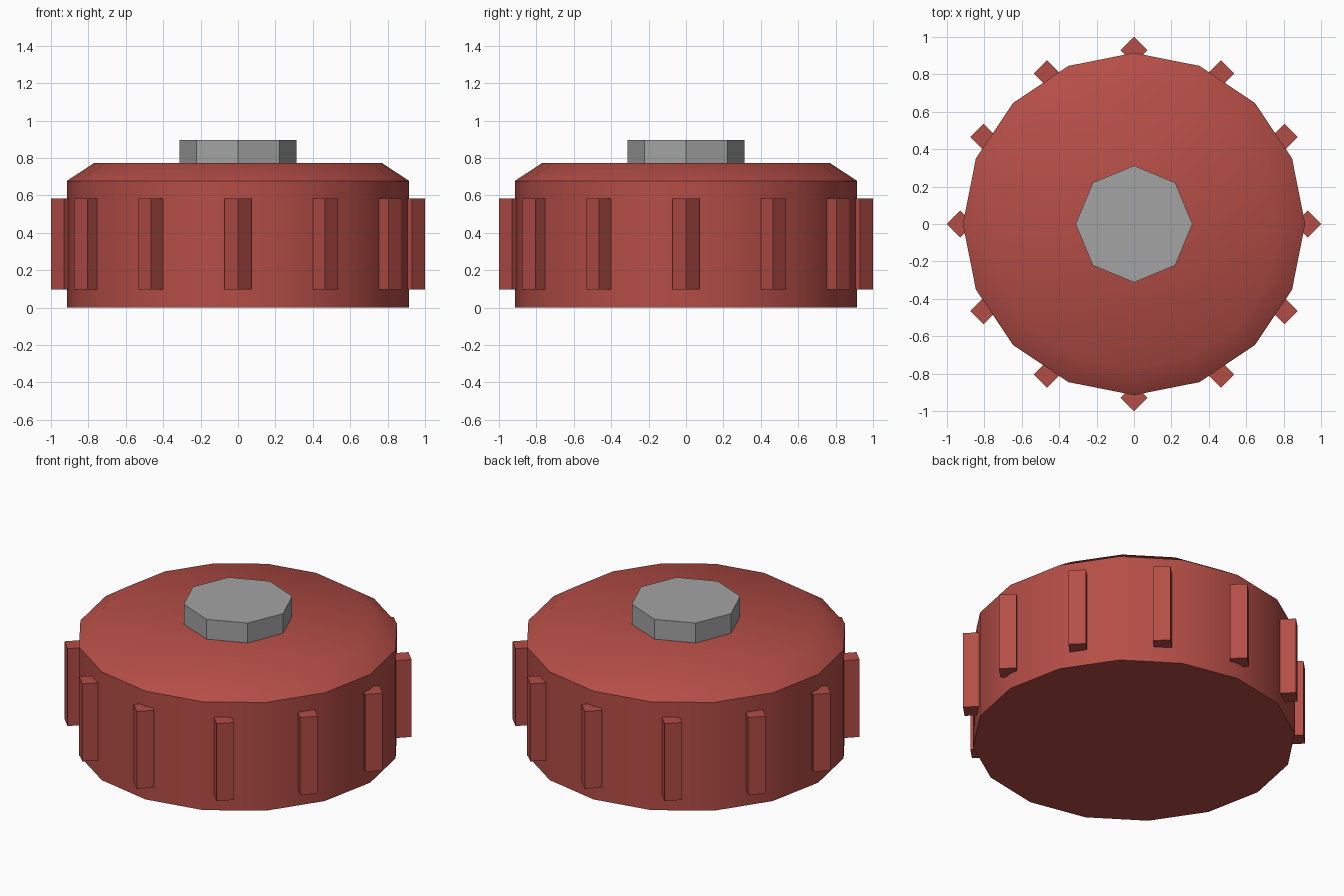
import bpy, bmesh, math

if "Cube" in bpy.data.objects:
    bpy.data.objects.remove(bpy.data.objects["Cube"])


def material(name, color):
    m = bpy.data.materials.new(name)
    m.diffuse_color = (*color, 1)
    m.use_nodes = True
    m.node_tree.nodes["Principled BSDF"].inputs["Base Color"].default_value = m.diffuse_color
    return m


red = material("red plastic", (0.46, 0.075, 0.062))
grey = material("grey metal", (0.37, 0.37, 0.37))


def lathe(name, rings, sides, mat, center=(0, 0)):
    """Closed stack of regular polygons; rings are (radius, z)."""
    bm = bmesh.new()
    loops = []
    for r, z in rings:
        loops.append([bm.verts.new((center[0] + r * math.cos(2 * math.pi * i / sides),
                                    center[1] + r * math.sin(2 * math.pi * i / sides), z))
                      for i in range(sides)])
    for a, b in zip(loops, loops[1:]):
        for i in range(sides):
            j = (i + 1) % sides
            bm.faces.new((a[i], a[j], b[j], b[i]))
    bm.faces.new(loops[0][::-1])
    bm.faces.new(loops[-1])
    mesh = bpy.data.meshes.new(name)
    bm.to_mesh(mesh)
    bm.free()
    mesh.materials.append(mat)
    ob = bpy.data.objects.new(name, mesh)
    bpy.context.collection.objects.link(ob)
    return ob


# Cap body: straight wall, then a sloped shoulder blending into the top
body = lathe("cap_body", [(0.915, 0), (0.915, 0.677), (0.772, 0.772)], 16, red)
bpy.context.view_layer.objects.active = body
body.select_set(True)
bpy.ops.object.shade_smooth_by_angle(angle=math.radians(40))

# Octagonal knob on top
lathe("top_knob", [(0.312, 0.76), (0.312, 0.896)], 8, grey)

# Twelve grip ribs, all the same way round
for k in range(12):
    a = math.radians(30 * k)
    lathe(f"grip_rib_{k + 1}", [(0.071, 0.098), (0.071, 0.582)], 4, red,
          (0.929 * math.cos(a), 0.929 * math.sin(a)))
